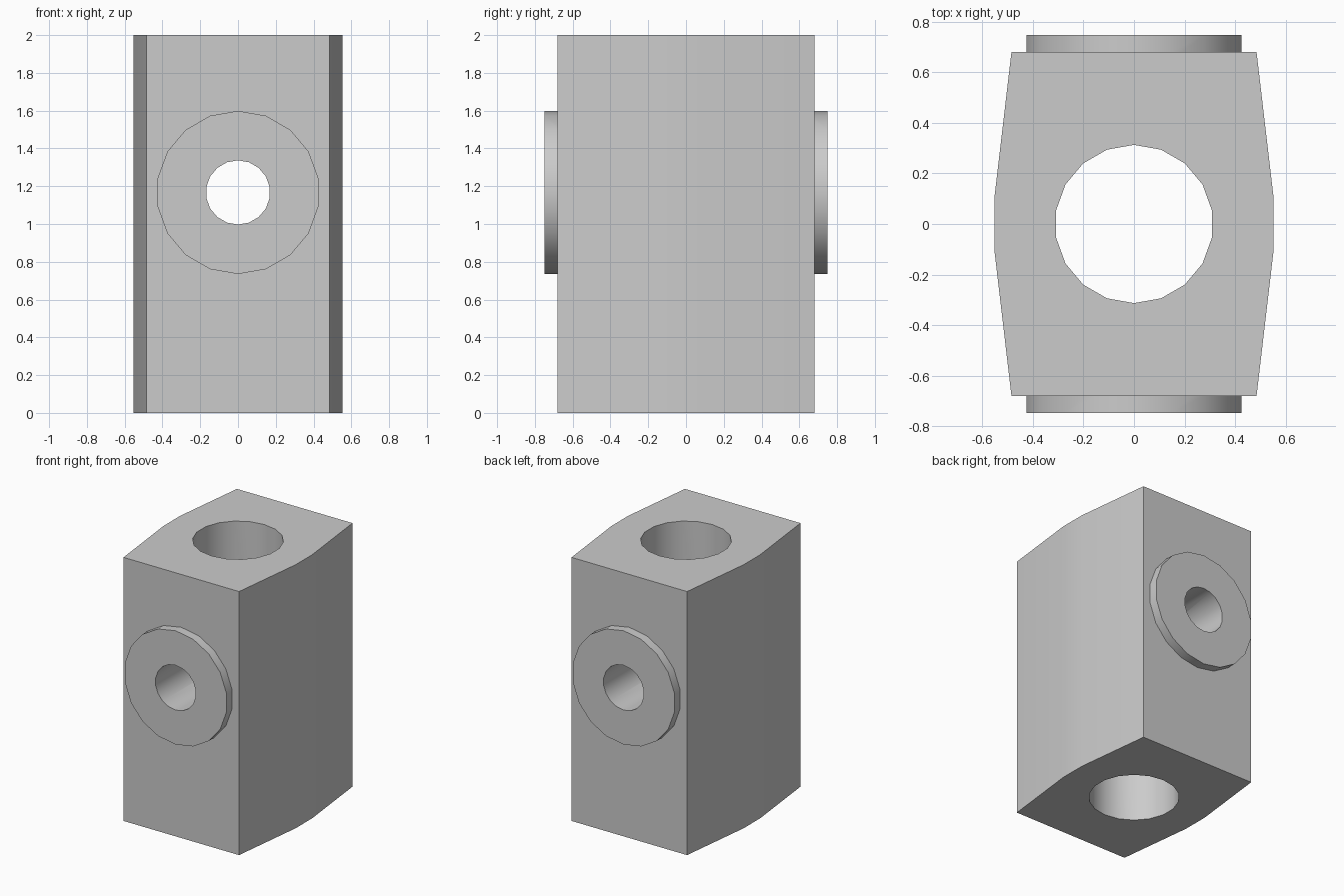
import bpy
import bmesh
import math
from mathutils import Matrix

SIDES = 18
BOSS_Z = 1.167

if "Cube" in bpy.data.objects:
    bpy.data.objects.remove(bpy.data.objects["Cube"], do_unlink=True)

grey = bpy.data.materials.new("plain grey")
grey.use_nodes = True
grey.diffuse_color = (0.6, 0.6, 0.6, 1)
grey.node_tree.nodes["Principled BSDF"].inputs["Base Color"].default_value = (0.6, 0.6, 0.6, 1)


def add_object(name, bm):
    bmesh.ops.recalc_face_normals(bm, faces=bm.faces)
    mesh = bpy.data.meshes.new(name)
    bm.to_mesh(mesh)
    bm.free()
    mesh.materials.append(grey)
    obj = bpy.data.objects.new(name, mesh)
    bpy.context.collection.objects.link(obj)
    return obj


def cylinder(name, radius, length, matrix):
    """Cylinder with a vertex on its local +y axis."""
    bm = bmesh.new()
    bmesh.ops.create_cone(bm, cap_ends=True, segments=SIDES, radius1=radius,
                          radius2=radius, depth=length)
    # put the first vertex ring exactly on +y
    v = bm.verts[:][0].co
    turn = Matrix.Rotation(math.pi / 2 - math.atan2(v.y, v.x), 4, "Z")
    bmesh.ops.transform(bm, matrix=matrix @ turn, verts=bm.verts)
    return add_object(name, bm)


def boolean(target, tool, operation):
    mod = target.modifiers.new(tool.name, "BOOLEAN")
    mod.operation = operation
    mod.solver = "EXACT"
    mod.object = tool
    bpy.context.view_layer.objects.active = target
    bpy.ops.object.modifier_apply(modifier=mod.name)
    bpy.data.objects.remove(tool, do_unlink=True)


# Block with gently bowed sides, extruded upward
right_side = [(0.485, -0.68), (0.553, -0.1), (0.553, 0.1), (0.485, 0.68)]
outline = right_side + [(-x, -y) for x, y in right_side]
bm = bmesh.new()
base = bm.faces.new([bm.verts.new((x, y, 0)) for x, y in outline])
top = bmesh.ops.extrude_face_region(bm, geom=[base])["geom"]
bmesh.ops.translate(bm, vec=(0, 0, 2),
                    verts=[g for g in top if isinstance(g, bmesh.types.BMVert)])
block = add_object("bored_block", bm)

# Round bosses on the front and back
lay_down = Matrix.Rotation(math.pi / 2, 4, "X")
for name, y in (("front_boss", -0.648), ("back_boss", 0.648)):
    boss = cylinder(name, 0.432, 0.2, Matrix.Translation((0, y, BOSS_Z)) @ lay_down)
    boolean(block, boss, "UNION")

# Vertical bore and the smaller cross bore
bore = cylinder("vertical_bore", 0.313, 2.4, Matrix.Translation((0, 0, 1)))
boolean(block, bore, "DIFFERENCE")
cross = cylinder("cross_bore", 0.17, 2, Matrix.Translation((0, 0, BOSS_Z)) @ lay_down)
boolean(block, cross, "DIFFERENCE")

# Smooth the curved walls, keep the edges crisp
bpy.ops.object.select_all(action="DESELECT")
block.select_set(True)
bpy.context.view_layer.objects.active = block
bpy.ops.object.shade_smooth_by_angle(angle=math.radians(30))
